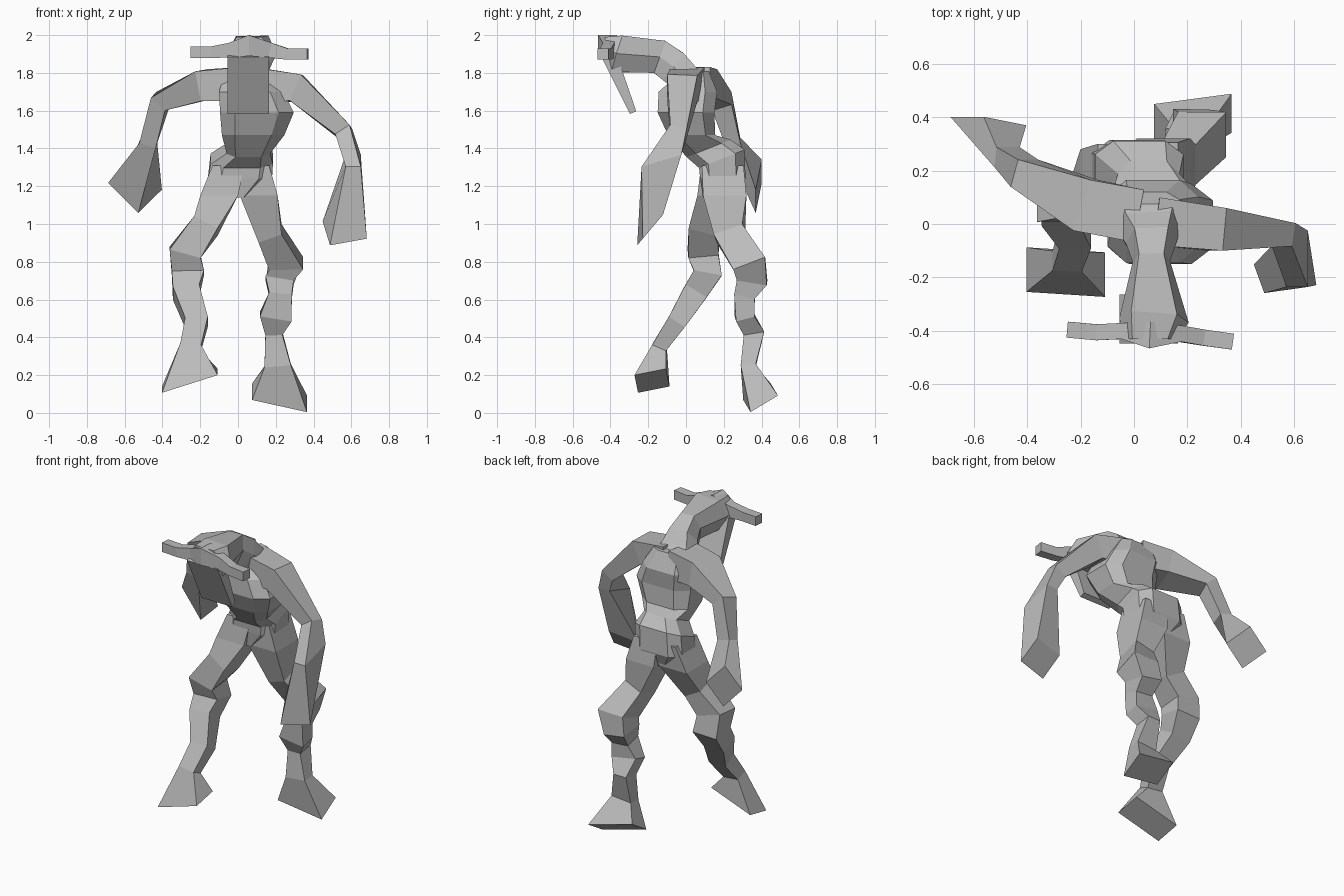
import bpy
import bmesh
from math import copysign, cos, sin, tau
from mathutils import Vector

if "Cube" in bpy.data.objects:
    bpy.data.objects.remove(bpy.data.objects["Cube"], do_unlink=True)

GREY = (0.5, 0.5, 0.5, 1.0)
skin = bpy.data.materials.new("plain_grey")
skin.diffuse_color = GREY
skin.use_nodes = True
skin.node_tree.nodes["Principled BSDF"].inputs["Base Color"].default_value = GREY

X_AXIS, Y_AXIS = (1, 0, 0), (0, 1, 0)
DOWN, FORWARD = (0, 0, -1), (0, -1, 0)
HIP_TILT = (0, .4, -1)


def fill_out(values):
    """Scale values to the range -1 to 1 and push them outward for a boxy shape."""
    top = max(values)
    return [copysign(min(abs(v / top), 1) ** .6, v) for v in values]


def outline(sides):
    """Boxy polygon that fills the range -1 to 1 both ways."""
    start = 0 if sides == 6 else tau / sides / 2
    angles = [start + tau * i / sides for i in range(sides)]
    return list(zip(fill_out([cos(a) for a in angles]), fill_out([sin(a) for a in angles])))


def loft(name, sections, sides=4, across=X_AXIS):
    """Skin a chain of sections (x, y, z, half width, half depth).

    A section may add its own facing direction, and then its own width direction.
    """
    centres = [Vector(s[:3]) for s in sections]
    last = len(centres) - 1
    bm = bmesh.new()
    rings = []
    for i, (centre, section) in enumerate(zip(centres, sections)):
        half_width, half_depth, *extra = section[3:]
        if extra:
            aim = Vector(extra[0])
        else:
            before = centre - centres[i - 1] if i > 0 else Vector()
            after = centres[i + 1] - centre if i < last else Vector()
            aim = before.normalized() + after.normalized()
        aim.normalize()
        side = Vector(extra[1] if len(extra) > 1 else across)
        side = (side - aim * side.dot(aim)).normalized()
        deep = aim.cross(side)
        rings.append([bm.verts.new(centre + side * half_width * p + deep * half_depth * q)
                      for p, q in outline(sides)])
    for low, high in zip(rings, rings[1:]):
        for k in range(sides):
            n = (k + 1) % sides
            bm.faces.new((low[k], low[n], high[n], high[k]))
    bm.faces.new(rings[0])
    bm.faces.new(rings[-1])
    bmesh.ops.recalc_face_normals(bm, faces=bm.faces)
    mesh = bpy.data.meshes.new(name)
    bm.to_mesh(mesh)
    bm.free()
    mesh.materials.append(skin)
    part = bpy.data.objects.new(name, mesh)
    bpy.context.scene.collection.objects.link(part)


# Body from the shoulders to the crotch
loft("torso", [
    (.05, .05, 1.81, .12, .07, DOWN),
    (.07, .01, 1.70, .17, .155, DOWN),
    (.10, 0, 1.59, .195, .15, DOWN),
    (.08, .03, 1.47, .165, .125, DOWN),
    (.055, .12, 1.40, .115, .125, HIP_TILT),
    (.02, .19, 1.345, .165, .13, HIP_TILT),
    (.01, .195, 1.24, .17, .12, DOWN),
    (0, .18, 1.14, .05, .09, DOWN),
], sides=8)

# Head reaching forward from the neck
loft("head", [
    (.05, .11, 1.72, .15, .06, FORWARD),
    (.055, 0, 1.77, .13, .08),
    (.065, -.07, 1.835, .095, .09),
    (.065, -.14, 1.885, .07, .09),
    (.075, -.36, 1.90, .13, .10),
    (.06, -.43, 1.94, .10, .05, FORWARD),
], sides=6)

# Long flat face hanging below the brow
loft("face_plate", [
    (.055, -.41, 1.90, .11, .04),
    (.055, -.28, 1.59, .11, .018),
])

# Horns with the brow between them
loft("horns", [
    (-.25, -.395, 1.91, .03, .03),
    (-.14, -.405, 1.91, .03, .03),
    (-.04, -.40, 1.92, .03, .04),
    (.06, -.415, 1.945, .05, .055),
    (.17, -.41, 1.92, .03, .04),
    (.26, -.425, 1.90, .03, .03),
    (.37, -.44, 1.90, .03, .03),
], across=Y_AXIS)

# Arms, ending in broad blunt hands
loft("left_arm", [
    (.08, .01, 1.73, .09, .10),
    (.31, -.02, 1.72, .08, .075),
    (.56, -.04, 1.49, .045, .045),
    (.61, -.13, 1.335, .11, .04, (0, .3, -1)),
    (.565, -.19, .968, .085, .10, (0, .13, -.11), (-.04, .115, .125)),
], across=Y_AXIS)
loft("right_arm", [
    (.02, .03, 1.74, .10, .09),
    (-.18, .07, 1.735, .10, .08),
    (-.41, .19, 1.65, .055, .05),
    (-.475, .25, 1.43, .04, .045),
    (-.545, .385, 1.20, .088, .114, (.1, 1, -.1), (.12, -.03, .125)),
], across=Y_AXIS)

# Legs, ending in flared hooves
loft("left_leg", [
    (.08, .195, 1.31, .085, .11, DOWN),
    (.11, .205, 1.15, .10, .115, DOWN),
    (.17, .23, .95, .065, .08),
    (.255, .335, .79, .09, .09),
    (.22, .35, .70, .075, .08),
    (.225, .31, .62, .06, .055),
    (.20, .31, .51, .085, .05),
    (.19, .36, .42, .045, .055),
    (.21, .33, .25, .07, .04),
    (.22, .395, .08, .15, .085, (-.3, .6, -1)),
])
loft("right_leg", [
    (-.05, .19, 1.31, .085, .11, DOWN),
    (-.10, .17, 1.15, .10, .11, DOWN),
    (-.17, .10, .99, .07, .08),
    (-.28, .09, .85, .085, .08),
    (-.265, .115, .74, .085, .075),
    (-.275, .05, .64, .07, .065),
    (-.22, -.05, .48, .06, .05),
    (-.25, -.14, .35, .055, .04),
    (-.255, -.18, .17, .155, .085, (.33, .2, -1)),
])
